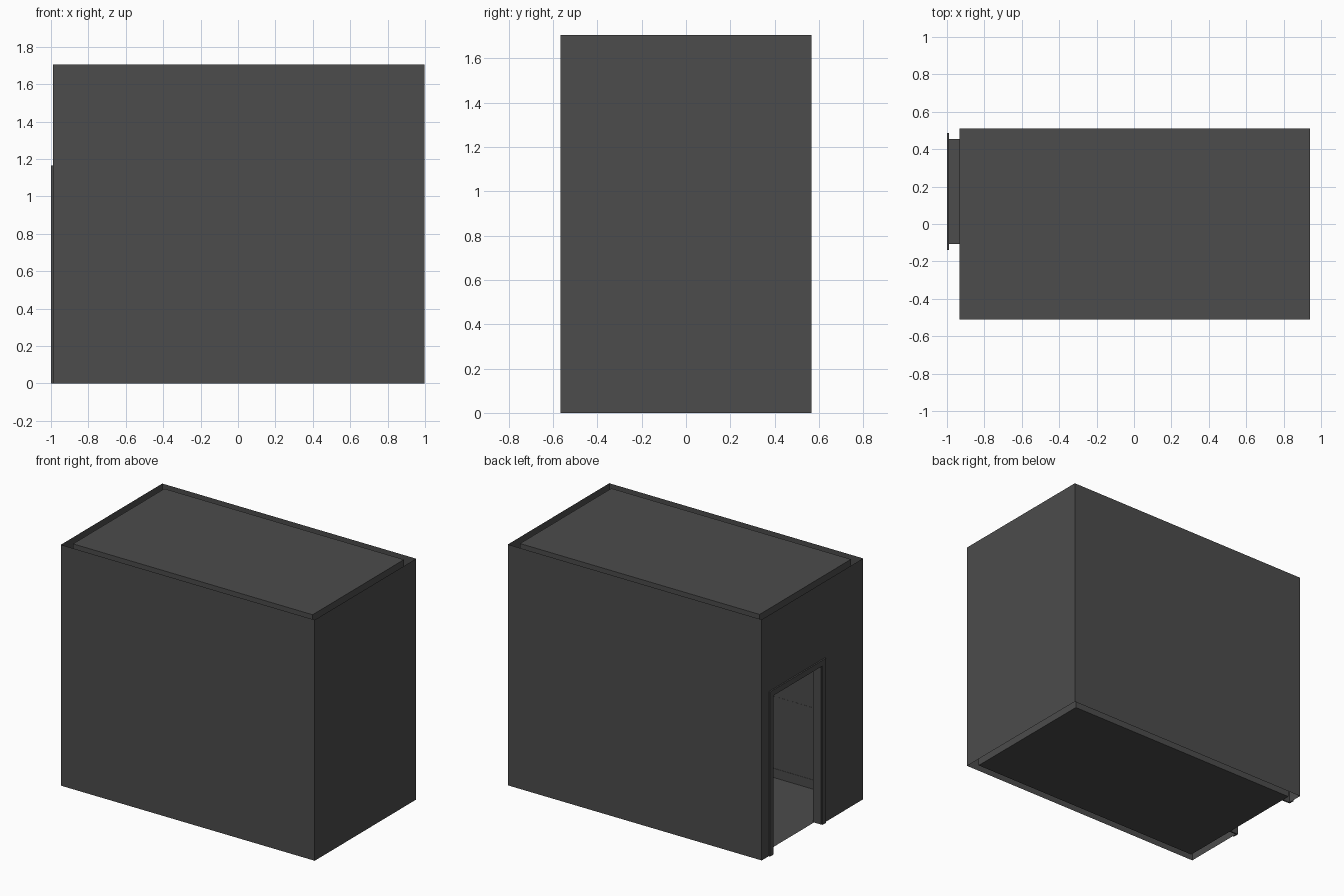
import bpy

if "Cube" in bpy.data.objects:
    bpy.data.objects.remove(bpy.data.objects["Cube"])

X0, X1, Y, H = -0.990, 0.998, 0.567, 1.705   # outer shell
T = 0.056                                  # wall thickness
D0, D1, DH = -0.10, 0.447, 1.125           # door opening

# Dark grey paint used everywhere
paint = bpy.data.materials.new("dark_grey")
paint.diffuse_color = (0.072, 0.072, 0.072, 1)
paint.use_nodes = True
paint.node_tree.nodes["Principled BSDF"].inputs["Base Color"].default_value = paint.diffuse_color


def mesh(name, verts, faces):
    me = bpy.data.meshes.new(name)
    me.from_pydata(verts, [], faces)
    me.materials.append(paint)
    ob = bpy.data.objects.new(name, me)
    bpy.context.collection.objects.link(ob)
    return ob


def box(name, x, y, z):
    v = [(a, b, c) for a in x for b in y for c in z]
    return mesh(name, v, [(0, 1, 3, 2), (4, 6, 7, 5), (0, 4, 5, 1),
                          (2, 3, 7, 6), (0, 2, 6, 4), (1, 5, 7, 3)])


def rect(name, pts):
    return mesh(name, pts, [tuple(range(len(pts)))])


def shell(name, a, b, y):
    # Thin wall sheets; the left one is notched for the doorway
    rect(name + "_front_wall", [(a, -y, 0), (b, -y, 0), (b, -y, H), (a, -y, H)])
    rect(name + "_back_wall", [(b, y, 0), (a, y, 0), (a, y, H), (b, y, H)])
    rect(name + "_right_wall", [(b, -y, 0), (b, y, 0), (b, y, H), (b, -y, H)])
    w = [(-y, 0), (D0, 0), (D0, DH), (D1, DH), (D1, 0), (y, 0),
         (y, H), (D1, H), (D0, H), (-y, H)]
    mesh(name + "_door_wall", [(a, p, q) for p, q in w],
         [(0, 9, 8, 2, 1), (2, 8, 7, 3), (4, 3, 7, 6, 5)])


# Outer and inner wall sheets
IX0, IX1, IY = X0 + T, X1 - T, Y - T
shell("outer", X0, X1, Y)
shell("inner", IX0, IX1, IY)

# Floor and ceiling
for name, z in (("floor", 0), ("ceiling", H)):
    rect(name, [(IX0, -IY, z), (IX1, -IY, z), (IX1, IY, z), (IX0, IY, z)])

# Door jamb lining
j = 0.008
xs = (X0, IX0)
box("jamb_right", xs, (D0 - j, D0 + 0.002), (0, DH))
box("jamb_left", xs, (D1 - 0.002, D1 + j), (0, DH))
box("jamb_head", xs, (D0 - j, D1 + j), (DH - 0.002, DH + j))

# Door casing on both sides of the wall
c = 0.04
for side, xr in (("outer", (-1.0, X0)), ("inner", (IX0, IX0 + 0.008))):
    box(side + "_casing_right", xr, (D0 - c, D0), (0, DH + c))
    box(side + "_casing_left", xr, (D1, D1 + c), (0, DH + c))
    box(side + "_casing_head", xr, (D0, D1), (DH, DH + c))

# Skirting and wainscot panels around the room
for name, z, t in (("skirting", (0, 0.065), 0.003),
                   ("wainscot", (0.065, 0.575), 0.001)):
    box(name + "_front", (IX0, IX1), (-IY, -IY + t), z)
    box(name + "_back", (IX0, IX1), (IY - t, IY), z)
    box(name + "_right", (IX1 - t, IX1), (-IY + t, IY - t), z)
    box(name + "_door_a", (IX0, IX0 + t), (-IY + t, D0 - c), z)
    box(name + "_door_b", (IX0, IX0 + t), (D1 + c, IY - t), z)
